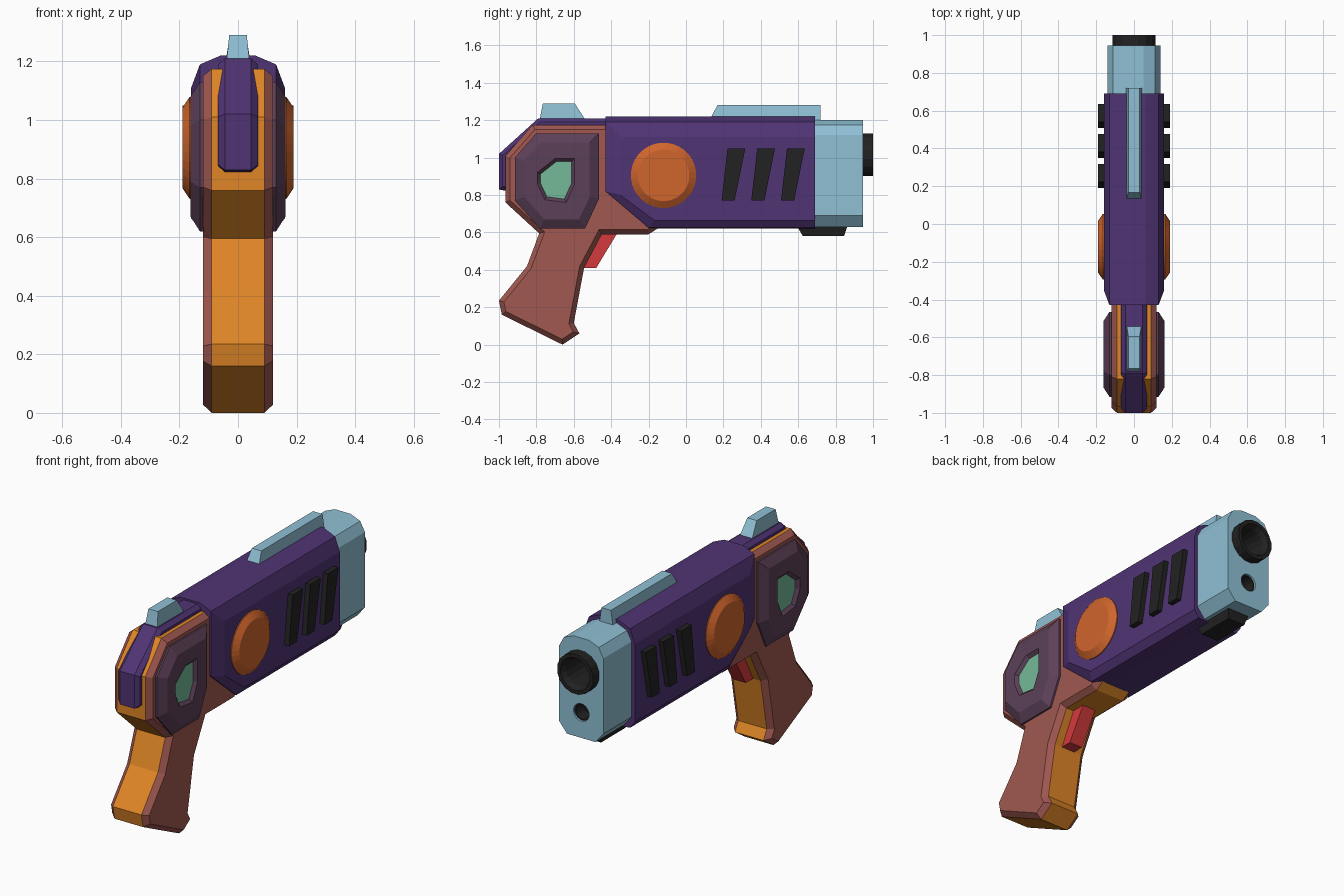
import bpy, bmesh, math
from mathutils import Vector

if "Cube" in bpy.data.objects:
    bpy.data.objects.remove(bpy.data.objects["Cube"])


def mat(name, r, g, b):
    lin = lambda c: ((c / 255 + 0.055) / 1.055) ** 2.4 if c > 10 else c / 255 / 12.92
    m = bpy.data.materials.new(name)
    m.diffuse_color = (lin(r), lin(g), lin(b), 1)
    m.use_nodes = True
    m.node_tree.nodes["Principled BSDF"].inputs["Base Color"].default_value = m.diffuse_color
    return m


PURPLE = mat("purple", 80, 52, 116)
BROWN = mat("red_brown", 160, 88, 80)
AMBER = mat("amber", 224, 134, 38)
BLUE = mat("pale_blue", 144, 192, 213)
BLACK = mat("black", 34, 34, 34)
MAUVE = mat("dark_mauve", 92, 64, 88)
GREEN = mat("mint_green", 116, 186, 152)
RED = mat("red", 212, 58, 60)
ORANGE = mat("burnt_orange", 208, 101, 44)

AXES = {"x": lambda a, b, d: (d, a, b),
        "y": lambda a, b, d: (a, d, b),
        "z": lambda a, b, d: (a, b, d)}


def loft(name, layers, mats, axis="x", both=False, rule=None, closed=False):
    """Skin a stack of (depth, outline) layers; both=True repeats it on -x."""
    bm = bmesh.new()
    for s in ((1, -1) if both else (1,)):
        rings = []
        for d, pts in layers:
            cos = [Vector(AXES[axis](a, b, d)) for a, b in pts]
            rings.append([bm.verts.new((s * c.x, c.y, c.z)) for c in cos])
        pairs = list(zip(rings, rings[1:]))
        if closed:
            pairs.append((rings[-1], rings[0]))
        for p, q in pairs:
            for i in range(len(p)):
                j = (i + 1) % len(p)
                bm.faces.new((p[i], p[j], q[j], q[i]))
        if not closed:
            bm.faces.new(rings[0])
            cap = bm.faces.new(rings[-1])
            if rule == "cap":
                cap.material_index = 1
    bmesh.ops.recalc_face_normals(bm, faces=bm.faces)
    if rule == "rim":
        for f in bm.faces:
            f.material_index = 1 if abs(f.normal.x) < 0.1 else 0
    me = bpy.data.meshes.new(name)
    bm.to_mesh(me)
    bm.free()
    for m in mats:
        me.materials.append(m)
    ob = bpy.data.objects.new(name, me)
    bpy.context.collection.objects.link(ob)
    return ob


def inset(pts, d):
    """Move a counter-clockwise outline inwards by d."""
    out = []
    for i, p in enumerate(pts):
        p, a, b = Vector(p), Vector(pts[i - 1]), Vector(pts[(i + 1) % len(pts)])
        e, f = (p - a).normalized(), (b - p).normalized()
        n, m = Vector((-e.y, e.x)), Vector((-f.y, f.x))
        out.append(tuple(p + (n + m) * d / (1 + n.dot(m))))
    return out


def circle(a, b, r, n):
    return [(a + r * math.cos(2 * math.pi * (i + .5) / n),
             b + r * math.sin(2 * math.pi * (i + .5) / n)) for i in range(n)]


def rect(w, y0, y1):
    return [(-w, y0), (w, y0), (w, y1), (-w, y1)]


# Grip and rear frame: brown sides and bevels, amber rim
frame = [(-.66, 0), (-.57, .06), (-.60, .115), (-.545, .41), (-.45, .59), (-.2, .59),
         (-.145, .625), (-.39, .9), (-.39, 1.175), (-.82, 1.175), (-.965, 1.01),
         (-.965, .76), (-.785, .595), (-.85, .42), (-1, .235), (-.985, .16)]
fin = inset(frame, .025)
loft("grip_frame", [(-.12, fin), (-.09, frame), (.09, frame), (.12, fin)],
     [BROWN, AMBER], rule="rim")

# Rear spine strip
spine = [(-1, .83), (-.9, .81), (-.4, .81), (-.4, 1.21), (-.79, 1.21), (-1, 1.02)]
sp_in = inset(spine, .02)
loft("rear_spine", [(-.068, sp_in), (-.045, spine), (.045, spine), (.068, sp_in)], [PURPLE])


# Main body with chamfered flanks and a cut lower rear corner
def body(r, zt, zb, yb, zr):
    return [(yb, zb), (.69, zb), (.69, zt), (-.43 + r, zt), (-.43 + r, zr)]


half = [(.06, body(0, 1.22, .62, -.2, .82)), (.13, body(0, 1.19, .625, -.2, .82)),
        (.16, body(.08, 1.11, .665, -.17, .80))]
loft("main_body", [(-x, p) for x, p in reversed(half)] + half, [PURPLE])

# Side plates with a recessed gem
plate = [(-.78, .62), (-.54, .62), (-.465, .78), (-.465, 1.13),
         (-.80, 1.13), (-.915, 1.0), (-.915, .77)]
rim = [(-.755, .775), (-.64, .76), (-.595, .86), (-.595, .995),
       (-.70, .995), (-.795, .92), (-.795, .86)]
loft("side_plates", [(.11, plate), (.13, plate), (.162, inset(plate, .05)),
                     (.162, rim), (.145, inset(rim, .017))],
     [MAUVE, GREEN], both=True, rule="cap")

# Round side discs
loft("side_discs", [(.14, circle(-.12, .905, .175, 32)), (.165, circle(-.12, .905, .175, 32)),
                    (.19, circle(-.12, .905, .138, 32))], [ORANGE], both=True)

# Slanted side vents
for i in range(3):
    y = .19 + .159 * i
    vent = [(y, .77), (y + .07, .77), (y + .127, 1.05), (y + .032, 1.05)]
    loft("side_vents_%d" % (i + 1), [(.14, vent), (.19, vent)], [BLACK], both=True)

# Muzzle block with bored holes
right = [(.09, .63), (.14, .69), (.14, 1.12), (.11, 1.175), (.05, 1.2)]
outline = right + [(-x, z) for x, z in reversed(right)]
muzzle = loft("muzzle_block", [(.68, outline), (.945, outline)], [BLUE], axis="y")
for z, r, depth in ((1.015, .09, .78), (.775, .05, .85)):
    bore = circle(0, z, r, 16)
    tool = loft("bore_cutter", [(depth, bore), (1.1, bore)], [BLUE], axis="y")
    tool.hide_render = True
    mod = muzzle.modifiers.new("bore", "BOOLEAN")
    mod.operation, mod.object, mod.solver = "DIFFERENCE", tool, "EXACT"
    bpy.context.view_layer.objects.active = muzzle
    bpy.ops.object.modifier_apply(modifier=mod.name)
    bpy.data.objects.remove(tool)


# Barrel ring and lower bore lining
def tube(name, z, y0, y1, ro, ri, wide):
    c = lambda r: circle(0, z, r, 16)
    loft(name, [(y0, c(ri)), (wide, c(ri)), (wide, c(ro)), (y1, c(ro)), (y1, c(ri + .015)),
                (y1 - .03, c(ri)), (y0 + .005, c(ri - .001))], [BLACK], axis="y")


tube("barrel", 1.015, .79, 1.0, .115, .078, .94)
lining = circle(0, .775, .049, 16)
inner = circle(0, .775, .042, 16)
loft("lower_bore", [(.852, lining), (.935, lining), (.935, inner), (.86, inner)],
     [BLACK], axis="y")

# Sights on top, block underneath
loft("rear_sight", [(1.19, rect(.04, -.785, -.53)), (1.29, rect(.03, -.765, -.595))],
     [BLUE], axis="z")
loft("top_rail", [(1.2, rect(.042, .125, .72)), (1.28, rect(.03, .168, .72))],
     [BLUE], axis="z")
loft("under_block", [(.58, rect(.055, .625, .845)), (.64, rect(.07, .59, .865))],
     [BLACK], axis="z")

# Trigger
trigger = [(-.56, .41), (-.48, .41), (-.365, .6), (-.48, .6)]
loft("trigger", [(-.042, trigger), (.042, trigger)], [RED])
